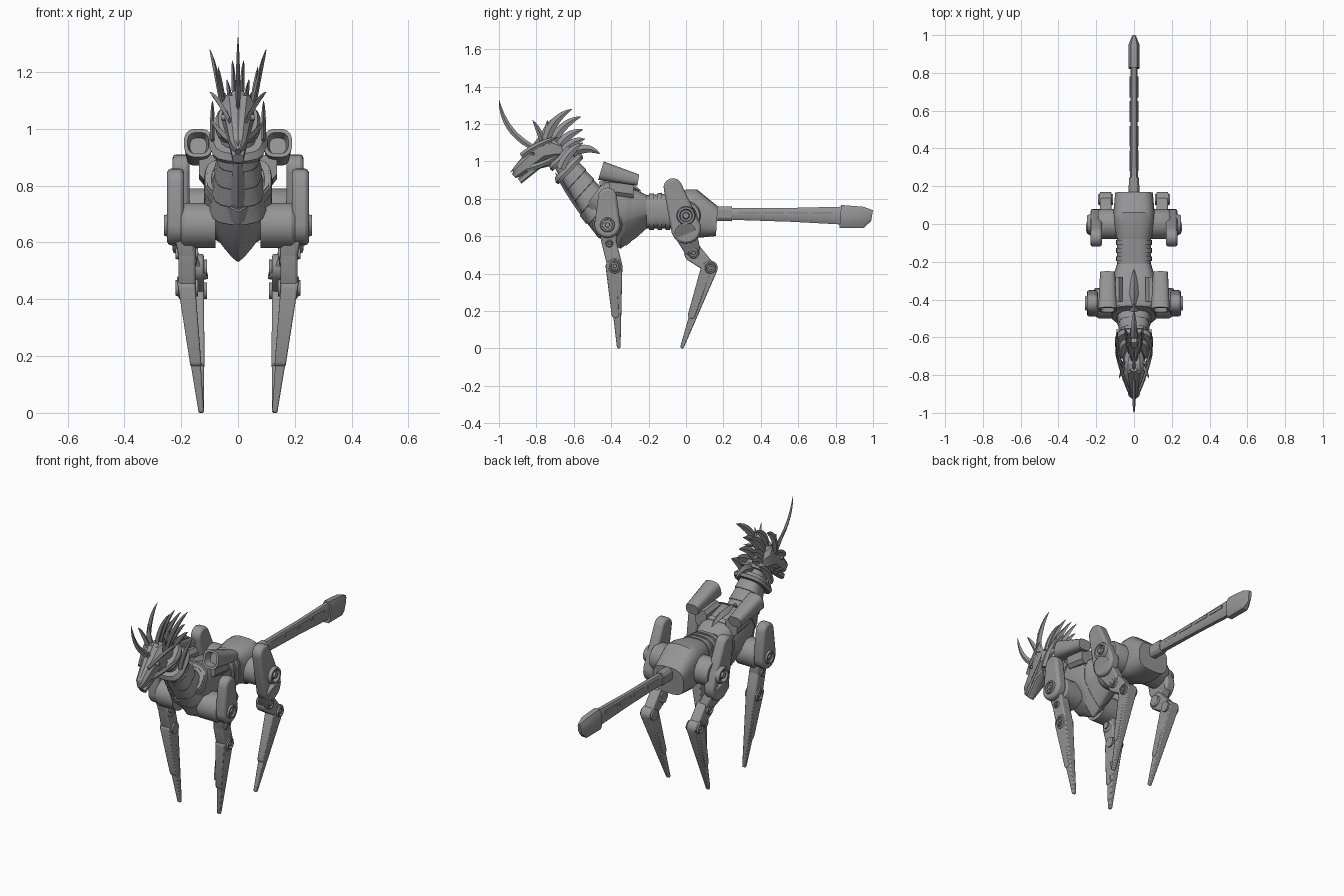
import bpy
import bmesh
import math
from mathutils import Vector

cube = bpy.data.objects.get("Cube")
if cube:
    bpy.data.objects.remove(cube, do_unlink=True)

grey = (0.3, 0.3, 0.3, 1)
steel = bpy.data.materials.new("steel_grey")
steel.use_nodes = True
steel.diffuse_color = grey
steel.node_tree.nodes["Principled BSDF"].inputs["Base Color"].default_value = grey


def skin(name, rings, mirror=False, bevel=0):
    """Join equal point rings into a closed, capped object."""
    bm = bmesh.new()
    loops = [[bm.verts.new(point) for point in ring] for ring in rings]
    for first, second in zip(loops, loops[1:]):
        for i in range(len(first)):
            bm.faces.new((first[i - 1], first[i], second[i], second[i - 1]))
    bm.faces.new(loops[0])
    bm.faces.new(loops[-1])
    bmesh.ops.recalc_face_normals(bm, faces=bm.faces)
    mesh = bpy.data.meshes.new(name)
    bm.to_mesh(mesh)
    bm.free()
    mesh.materials.append(steel)
    obj = bpy.data.objects.new(name, mesh)
    bpy.context.collection.objects.link(obj)
    bpy.ops.object.select_all(action='DESELECT')
    obj.select_set(True)
    bpy.context.view_layer.objects.active = obj
    bpy.ops.object.shade_smooth_by_angle(angle=math.radians(32))
    if bevel:
        modifier = obj.modifiers.new("Bevel", 'BEVEL')
        modifier.width = bevel
        modifier.segments = 2
        modifier.limit_method = 'ANGLE'
    if mirror:
        obj.modifiers.new("Mirror", 'MIRROR')


def oval(count, power=2):
    """Unit superellipse section, upper half first."""
    points = []
    for i in range(count):
        turn = math.tau * (i + 0.5) / count
        points.append([math.copysign(abs(part) ** (2 / power), part)
                       for part in (math.cos(turn), math.sin(turn))])
    return points


ROUND, SOFT, FACETED = oval(24), oval(24, 3), oval(8, 3)
KEEL = oval(24, 4)[:12] + oval(24, 1.2)[12:]


def mix(first, second, amount):
    return [a + (b - a) * amount for a, b in zip(first, second)]


def scaled(station, factor):
    """Grow or shrink a station about its own middle."""
    ya, za, yb, zb, width = station
    middle = [(ya + yb) / 2, (za + zb) / 2] * 2 + [0]
    return mix(middle, station, factor)


def hull(name, stations, section=SOFT, x=0, bevel=0):
    """Skin over stations: upper (y, z), lower (y, z) and half width."""
    rings = []
    for ya, za, yb, zb, width in stations:
        rings.append([(x + a * width, (ya + yb + b * (ya - yb)) / 2, (za + zb + b * (za - zb)) / 2)
                      for a, b in section])
    skin(name, rings, x > 0, bevel)


def link(name, start, end, radii, halves, bevel=0.008):
    """Flat-sided, round-ended bar between two points, on both sides."""
    along = Vector((0, end.y - start.y, end.z - start.z))
    angle = math.atan2(along.z, along.y)
    outline = []
    for centre, radius, facing in ((start, radii[0], angle + math.pi), (end, radii[1], angle)):
        for i in range(-4, 5):
            turn = facing + math.pi * i / 8
            outline.append(centre + Vector((0, math.cos(turn), math.sin(turn))) * radius)
    rings = []
    for side in (-1, 1):
        ring = []
        for point in outline:
            t = (point - start).dot(along) / along.length_squared
            half = halves[0] + (halves[1] - halves[0]) * t
            ring.append((start.x + (end.x - start.x) * t + side * half, point.y, point.z))
        rings.append(ring)
    skin(name, rings, True, bevel)


def hub(name, centre, radius, reach):
    """Joint disc along x with a recessed face and a centre bolt, on both sides."""
    rings = []
    for shift, size in ((-1, 1), (.8, 1), (1, .9), (1, .7), (.6, .6), (.6, .4), (1, .3)):
        rings.append([centre + Vector((shift * reach, a * size * radius, b * size * radius)) for a, b in ROUND])
    skin(name, rings, True)


def blade(name, base, tip, arc, width, thickness, mirror=True):
    """Tapering spike whose curve bows out by a share of its length."""
    base, tip = Vector(base), Vector(tip)
    reach = tip - base
    bend = (base + tip) / 2 + Vector((0, -reach.z, reach.y)) * arc
    rings = []
    for i in range(9):
        t = i / 8
        heading = ((bend - base) * (1 - t) + (tip - bend) * t).normalized()
        centre = base.lerp(bend, t).lerp(bend.lerp(tip, t), t)
        side = (Vector((1, 0, 0)) - heading * heading.x).normalized()
        taper = max(.03, (1 - t) ** .75 * (.75 + t))
        across, out = side * thickness * taper, side.cross(heading) * width * taper
        rings.append([centre + across, centre + out, centre - across, centre - out])
    skin(name, rings, mirror)


# Chest: keeled shell with a hollow front and a raised rim
lip = (-.44, .89, -.57, .72, .11)
breast = (-.41, .89, -.47, .59, .12)
belly = (-.34, .87, -.35, .53, .12)
flank = (-.21, .82, -.21, .64, .09)
hull("chest", [scaled(mix(lip, breast, .6), .7), scaled(lip, .85), lip, breast, belly,
               scaled(mix(belly, flank, .6), 1.05), flank], KEEL)
hull("chest_rim", [scaled(mix(lip, breast, t), 1.06) for t in (.05, .4)], KEEL)
hull("chest_band", [scaled(mix(belly, flank, t), 1.05) for t in (.2, .4)], KEEL)

# Ribbed waist and hind body
loin = (-.08, .83, -.08, .64, .09)
hull("waist", [flank, loin])
for i in range(3):
    hull(f"waist_rib_{i}", [scaled(mix(flank, loin, i / 3 + t), 1.07) for t in (.1, .3)])
croup, rump = (.06, .85, .06, .59, .11), (.17, .76, .16, .6, .1)
hull("hind_body", [scaled(loin, 1.03), scaled(mix(loin, croup, .6), 1.07), croup, rump, scaled(rump, .9)])
blade("spine_fin", (0, -.46, .87), (0, -.24, .84), .2, .03, .03, False)

# Neck: overlapping segments, throat plate and two collar rings
shoulders, nape = (-.4, .8, -.52, .66, .1), (-.62, 1.06, -.71, .97, .06)
for i in range(5):
    start, end = mix(shoulders, nape, i / 5), mix(shoulders, nape, i / 5 + .22)
    hull(f"neck_segment_{i}", [start, scaled(end, .92)], oval(16, 3), bevel=.004)
for i, size in enumerate((1.5, 1.35)):
    band = [mix(shoulders, nape, .76 + i * .2 + t) for t in (0, .05, .11)]
    hull(f"collar_ring_{i}", [scaled(s, size * k) for s, k in zip(band, (.92, 1, .9))], oval(16, 3))
blade("throat_plate", (0, -.55, .72), (0, -.7, .94), 0, .02, .03, False)
blade("collar_fin", (.09, -.67, .96), (.09, -.55, 1.1), .2, .03, .01)
blade("collar_spike", (0, -.62, 1.03), (0, -.46, 1.04), .4, .03, .02, False)

# Head
brow_line, muzzle = (-.79, 1.12, -.75, 1, .06), (-.92, .97, -.88, .92, .03)
hull("skull", [(-.67, 1.1, -.65, 1.02, .04), (-.74, 1.13, -.69, 1.01, .06), brow_line,
               mix(brow_line, muzzle, .5), muzzle, (-.93, .93, -.91, .91, .01)], FACETED)
hull("jaw", [(-.72, 1.02, -.7, .98, .04), (-.8, .99, -.78, .96, .04), (-.9, .91, -.88, .88, .02)], FACETED)
blade("face_plate", (0, -.77, 1.13), (0, -.94, .94), .05, .02, .03, False)
blade("brow", (.03, -.88, 1.03), (.1, -.68, 1.13), .1, .02, .01)
blade("cheek", (.03, -.85, .96), (.1, -.67, 1.04), -.1, .02, .01)
hub("eye", Vector((.05, -.82, 1.04)), .01, .01)

# Horn, ears and mane
blade("horn", (0, -.83, 1.08), (0, -1, 1.33), .25, .02, .01, False)
blade("ear", (.05, -.76, 1.08), (.08, -.82, 1.22), -.1, .02, .01)
blade("rear_ear", (.05, -.73, 1.09), (.07, -.74, 1.22), .1, .02, .01)
blade("mane_crest", (0, -.76, 1.1), (0, -.64, 1.25), .3, .03, .01, False)
for i, tip in enumerate([(.1, -.61, 1.28), (.02, -.56, 1.24), (.04, -.55, 1.17), (.05, -.54, 1.12)]):
    blade(f"mane_blade_{i}", (tip[0] * .6, -.75 + i * .03, 1.1 - i * .02), tip, .25, .03, .01)

# Back pods with recessed mouths
mouth, vent = (-.44, 1, -.47, .9, .05), (-.25, .93, -.26, .87, .04)
hull("back_pod", [scaled(mix(mouth, vent, .2), .6), scaled(mouth, .75), mouth, vent, scaled(vent, .8)],
     oval(16, 3), .14)
hull("pod_mount", [(-.41, .91, -.41, .82, .04), (-.28, .9, -.28, .8, .04)], FACETED, .1)

# Leg joints
shoulder, elbow = Vector((.2, -.42, .66)), Vector((.18, -.41, .56))
knee, toe = Vector((.18, -.38, .44)), Vector((.13, -.36, .01))
hip, stifle = Vector((.2, 0, .71)), Vector((.15, .04, .51))
hock, heel = Vector((.15, .13, .43)), Vector((.13, -.02, .01))
for name, joint, radius, reach in (("shoulder", shoulder, .04, .06), ("elbow", elbow, .02, .04),
                                   ("knee", knee, .03, .04), ("hip", hip, .05, .05),
                                   ("stifle", stifle, .03, .04), ("hock", hock, .03, .04)):
    hub(f"{name}_hub", joint, radius, reach)

# Upper legs: guards, body mounts and links
up, outward = Vector((0, 0, .1)), Vector((.02, 0, 0))
link("shoulder_guard", shoulder + outward + up * 1.5, shoulder + outward, (.05, .07), (.03, .03), .014)
hub("shoulder_mount", shoulder - outward * 3, .08, .06)
link("upper_arm", shoulder, elbow, (.05, .04), (.03, .03))
link("forearm", elbow, knee, (.04, .04), (.03, .03))
link("thigh_guard", hip + Vector((0, -.07, .15)), hip - up * .7, (.05, .08), (.03, .03), .012)
hub("hip_mount", hip - outward * 4, .08, .07)
link("lower_thigh", hip - up, stifle, (.06, .04), (.03, .03))
link("hock_link", stifle, hock, (.05, .03), (.03, .03))

# Lower legs: tapering shanks with shin guards
for name, joint, foot in (("front", knee, toe), ("hind", hock, heel)):
    link(f"{name}_shank", joint, foot, (.04, .01), (.03, .01), .005)
    ahead = Vector((0, -.02, 0))
    link(f"{name}_shin_guard", joint + ahead, joint.lerp(foot, .6) + ahead / 2, (.03, .02), (.03, .02), .005)

# Tail: root, beam with side slats, heavy tip
root, beam_end = (.16, .76, .16, .68, .03), (.83, .76, .83, .66, .02)
hull("tail_root", [root, mix(root, beam_end, .13)], FACETED, bevel=.003)
hull("tail_beam", [scaled(mix(root, beam_end, .1), .8), scaled(mix(root, beam_end, .6), .85), beam_end], FACETED)
for i in range(4):
    y = .28 + i * .13
    hull(f"tail_slat_{i}", [(s, .74, s, .72, .004) for s in (y, y + .11)], FACETED, .02)
bulb = (.83, .77, .82, .64, .03)
hull("tail_tip", [scaled(bulb, .8), bulb, (.95, .76, .95, .64, .03), (1, .74, .99, .68, .01)], FACETED)
